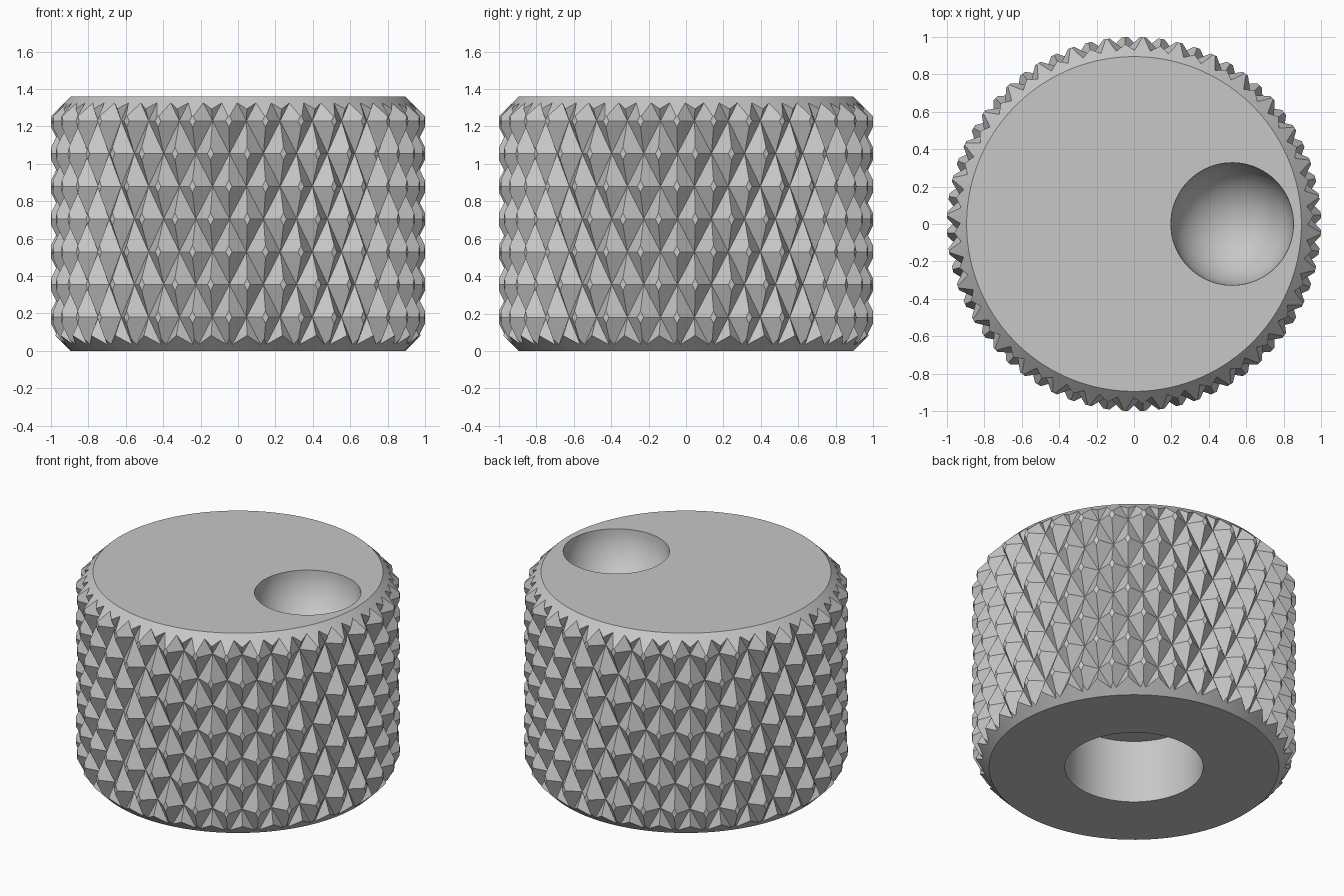
import bpy, bmesh
from math import cos, sin, pi, radians

cube = bpy.data.objects.get("Cube")
if cube:
    bpy.data.objects.remove(cube, do_unlink=True)

HEIGHT = 1.36
COLUMNS = 64
ROW_STEP = 0.175
PEAK, VALLEY = 1.017, 0.93


def add_object(name, bm):
    bmesh.ops.recalc_face_normals(bm, faces=bm.faces)
    mesh = bpy.data.meshes.new(name)
    bm.to_mesh(mesh)
    bm.free()
    obj = bpy.data.objects.new(name, mesh)
    bpy.context.collection.objects.link(obj)
    return obj


def ring(bm, radii, z, offset):
    n = len(radii)
    angles = [(j + offset) * 2 * pi / n - pi / 2 for j in range(n)]
    return [bm.verts.new((r * cos(a), r * sin(a), z)) for r, a in zip(radii, angles)]


def lathe(name, profile, segments=128, offset=0.5):
    bm = bmesh.new()
    rings = [ring(bm, [r] * segments, z, offset) for r, z in profile]
    for low, high in zip(rings, rings[1:]):
        for j in range(segments):
            k = (j + 1) % segments
            bm.faces.new((low[j], low[k], high[k], high[j]))
    bm.faces.new(rings[0])
    bm.faces.new(rings[-1])
    return add_object(name, bm)


def knurl(name):
    # Alternating peaks and valleys; each cell is folded along its valley line
    bm = bmesh.new()
    rows = range(-1, 9)
    rings = [ring(bm, [VALLEY if (j + k) % 2 else PEAK for j in range(COLUMNS)],
                  0.005 + ROW_STEP * k, 0.5) for k in rows]
    for k, low, high in zip(rows, rings, rings[1:]):
        for j in range(COLUMNS):
            n = (j + 1) % COLUMNS
            a, b, c, d = low[j], low[n], high[n], high[j]
            if (j + k) % 2:
                tris = (a, b, c), (a, c, d)
            else:
                tris = (a, b, d), (b, c, d)
            for tri in tris:
                bm.faces.new(tri)
    bm.faces.new(rings[0])
    bm.faces.new(rings[-1])
    return add_object(name, bm)


def boolean(target, cutter, operation):
    mod = target.modifiers.new(cutter.name, 'BOOLEAN')
    mod.operation = operation
    mod.solver = 'EXACT'
    mod.object = cutter
    bpy.context.view_layer.objects.active = target
    bpy.ops.object.modifier_apply(modifier=mod.name)
    bpy.data.objects.remove(cutter, do_unlink=True)


# Knurled body trimmed to a chamfered cylinder
knob = knurl("knurled_knob")
outer = 1 / cos(pi / 128)
boolean(knob, lathe("chamfer_trim", [(0.895, 0), (outer, 0.105),
                                     (outer, HEIGHT - 0.105), (0.895, HEIGHT)]), 'INTERSECT')

# Blind shaft hole in the underside
boolean(knob, lathe("shaft_hole", [(0.427, -0.1), (0.427, 0.43)], 96), 'DIFFERENCE')

# Round finger dimple in the top
bm = bmesh.new()
bmesh.ops.create_uvsphere(bm, u_segments=72, v_segments=36, radius=0.328)
bmesh.ops.translate(bm, verts=bm.verts, vec=(0.525, 0, HEIGHT + 0.002))
boolean(knob, add_object("finger_dimple", bm), 'DIFFERENCE')

# Single grey material
grey = bpy.data.materials.new("light_grey")
grey.use_nodes = True
colour = (0.57, 0.57, 0.57, 1)
grey.diffuse_color = colour
grey.node_tree.nodes["Principled BSDF"].inputs["Base Color"].default_value = colour
knob.data.materials.clear()
knob.data.materials.append(grey)

# Smooth round surfaces, crisp knurling
bpy.ops.object.select_all(action='DESELECT')
knob.select_set(True)
bpy.context.view_layer.objects.active = knob
bpy.ops.object.shade_smooth_by_angle(angle=radians(20))
